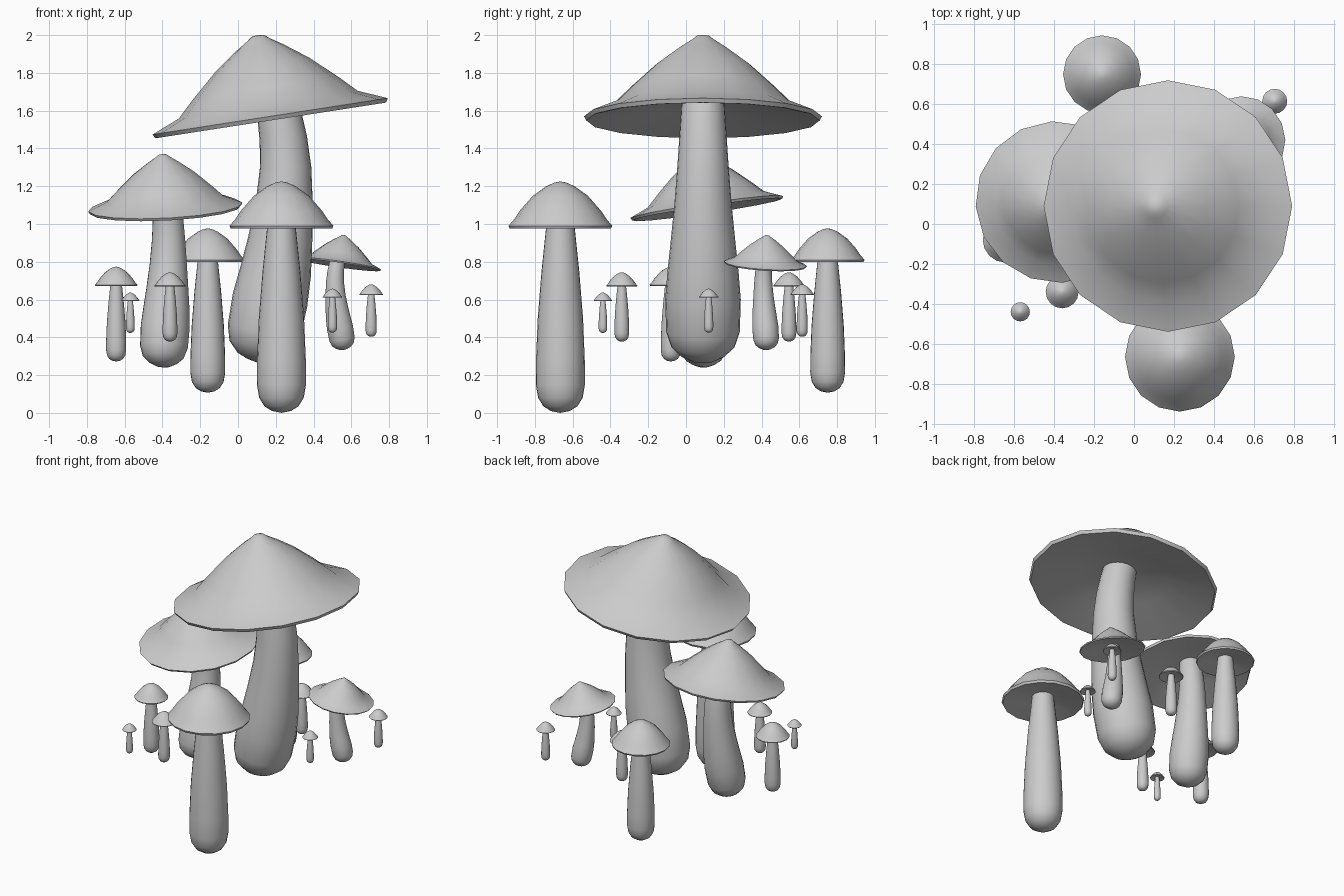
import bpy, bmesh
from math import sin, cos, pi, radians
from mathutils import Vector

if "Cube" in bpy.data.objects:
    bpy.data.objects.remove(bpy.data.objects["Cube"])


def loft(name, rings, sides):
    """rings: (centre, axis, radius); every axis lies in the xz plane."""
    bm = bmesh.new()
    loops = []
    for c, n, r in rings:
        u, v = Vector((n.z, 0, -n.x)), Vector((0, 1, 0))
        loops.append([bm.verts.new(c + (u * cos(2 * pi * i / sides) + v * sin(2 * pi * i / sides)) * r)
                      for i in range(sides)])
    for a, b in zip(loops, loops[1:]):
        for i in range(sides):
            j = (i + 1) % sides
            bm.faces.new((a[i], a[j], b[j], b[i]))
    bmesh.ops.remove_doubles(bm, verts=bm.verts, dist=1e-5)
    bmesh.ops.recalc_face_normals(bm, faces=bm.faces)
    me = bpy.data.meshes.new(name)
    bm.to_mesh(me)
    bm.free()
    for p in me.polygons:
        p.use_smooth = True
    me.set_sharp_from_angle(angle=radians(42))
    return me


def cap_mesh(name, profile, origin, tilt):
    n = Vector((-sin(tilt), 0, cos(tilt)))
    return loft(name, [(origin + n * h, n, r) for r, h in profile], 16)


def stem_mesh(name, path):
    pts = [Vector((x, 0, z)) for x, z, r in path]
    rings = []
    for i, p in enumerate(pts):
        t = pts[min(i + 1, len(pts) - 1)] - pts[max(i - 1, 0)]
        rings.append((p, t.normalized(), path[i][2]))
    return loft(name, rings, 24)


# Leaning mushroom with a wide pointed cap, origin at the rim centre
wide_cap = cap_mesh("wide_cap", [
    (0, .09), (.3, .055), (.6, -.02), (.618, -.022), (.63, 0), (.48, .062), (.385, .155),
    (.25, .277), (.13, .365), (.06, .41), (.035, .43), (0, .436)],
    Vector((0, 0, 0)), radians(8.8))
bent = [(.105, .265, 0), (.108, .275, .06), (.112, .30, .115), (.12, .35, .168),
        (.137, .43, .195), (.17, .6, .2), (.2, .75, .188), (.222, .9, .172),
        (.245, 1.1, .152), (.252, 1.3, .136), (.24, 1.45, .126), (.22, 1.57, .118), (.19, 1.7, .11)]
bent_stem = stem_mesh("bent_stem", [(x - .17, z - 1.57, r) for x, z, r in bent])

# Straight mushroom with a round cap, origin at the foot
round_cap = cap_mesh("round_cap", [
    (0, .04), (.13, .022), (.255, -.008), (.268, -.01), (.275, .005), (.245, .04), (.215, .085),
    (.145, .165), (.075, .215), (.03, .235), (0, .24)],
    Vector((0, 0, .985)), 0)
straight_stem = stem_mesh("straight_stem", [
    (0, 0, 0), (0, .01, .05), (0, .035, .09), (0, .08, .118), (0, .15, .13), (0, .28, .129),
    (0, .5, .12), (0, .75, .1), (0, .97, .077), (0, 1.05, .07)])


def place(name, parts, loc, scale, turn=0):
    for part, me in zip(("cap", "stem"), parts):
        ob = bpy.data.objects.new(f"{name}_{part}", me)
        ob.location = loc
        ob.scale = (scale,) * 3
        ob.rotation_euler.z = radians(turn)
        bpy.context.collection.objects.link(ob)


# Leaning mushrooms
leaning = (wide_cap, bent_stem)
place("large_mushroom", leaning, (.17, .09, 1.57), 1)
place("left_mushroom", leaning, (-.385, .11, 1.09), .65, 71)
place("right_mushroom", leaning, (.54, .42, .79), .35, 203)

# Straight mushrooms: x, y, foot height, scale
upright = (round_cap, straight_stem)
for i, (x, y, z, s) in enumerate([
        (.23, -.665, 0, 1), (-.16, .75, .107, .71), (-.645, -.08, .272, .41),
        (-.36, -.34, .377, .30), (.136, .545, .377, .30), (.705, .615, .403, .227),
        (-.57, -.44, .423, .175), (.5, .12, .425, .19)]):
    place(f"upright_mushroom_{i + 1}", upright, (x, y, z), s)
